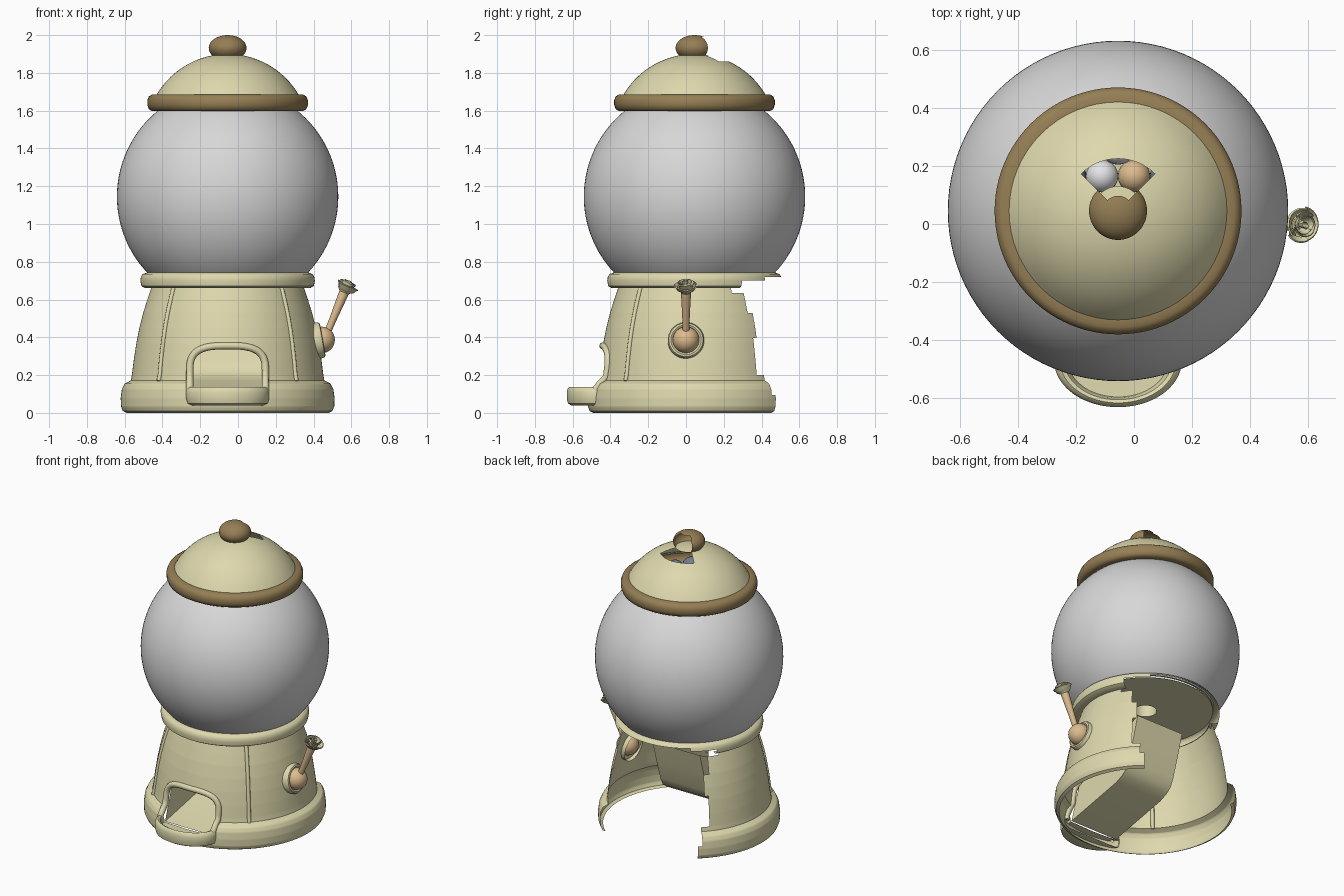
import bpy, bmesh, math
from mathutils import Vector, Matrix

if "Cube" in bpy.data.objects:
    bpy.data.objects.remove(bpy.data.objects["Cube"])

CX, CY = -0.055, 0.045      # axis of the globe and stand


def material(name, rgb):
    m = bpy.data.materials.new(name)
    m.use_nodes = True
    m.diffuse_color = (*rgb, 1)
    m.node_tree.nodes["Principled BSDF"].inputs["Base Color"].default_value = (*rgb, 1)
    return m


cream = material("cream", (0.73, 0.69, 0.42))
brown = material("brown", (0.30, 0.21, 0.09))
glass = material("pale grey", (0.68, 0.68, 0.68))
wood = material("tan wood", (0.72, 0.50, 0.27))
white = material("white", (0.82, 0.82, 0.84))
slate = material("slate", (0.16, 0.20, 0.27))


def finish(name, bm, mat, matrix=None, angle=40):
    me = bpy.data.meshes.new(name)
    bm.to_mesh(me)
    bm.free()
    ob = bpy.data.objects.new(name, me)
    bpy.context.collection.objects.link(ob)
    me.materials.append(mat)
    ob.matrix_world = matrix or Matrix.Translation((CX, CY, 0))
    bpy.ops.object.select_all(action='DESELECT')
    ob.select_set(True)
    bpy.context.view_layer.objects.active = ob
    bpy.ops.object.shade_smooth_by_angle(angle=math.radians(angle))
    return ob


def revolve(name, profile, mat, segs=64, arc=(0, 360), drop=None, matrix=None, angle=40):
    """Turn an (r, z) profile about z; drop(point) removes faces."""
    bm = bmesh.new()
    cols = []
    for i in range(segs + 1):
        a = math.radians(arc[0] + (arc[1] - arc[0]) * i / segs)
        cols.append([bm.verts.new((r * math.cos(a), r * math.sin(a), z)) for r, z in profile])
    for p, q in zip(cols, cols[1:]):
        for j in range(len(profile) - 1):
            bm.faces.new((p[j], q[j], q[j + 1], p[j + 1]))
    bmesh.ops.remove_doubles(bm, verts=bm.verts, dist=0.0001)
    if drop:
        gone = [f for f in bm.faces if drop(f.calc_center_median())]
        bmesh.ops.delete(bm, geom=gone, context='FACES')
    return finish(name, bm, mat, matrix, angle)


def tube(name, points, radius, mat, matrix=None):
    cu = bpy.data.curves.new(name, 'CURVE')
    cu.dimensions = '3D'
    cu.bevel_depth = radius
    cu.bevel_resolution = 3
    cu.use_fill_caps = True
    sp = cu.splines.new('POLY')
    sp.points.add(len(points) - 1)
    for p, co in zip(sp.points, points):
        p.co = (*co, 1)
    cu.materials.append(mat)
    ob = bpy.data.objects.new(name, cu)
    bpy.context.collection.objects.link(ob)
    ob.matrix_world = matrix or Matrix.Translation((CX, CY, 0))
    return ob


def ellipse_profile(r, h, z, a0=-90, a1=90, n=16):
    angles = [math.radians(a0 + (a1 - a0) * i / n) for i in range(n + 1)]
    return [(max(r * math.cos(a), 0), z + h * math.sin(a)) for a in angles]


def off_back(p):
    """Angle in degrees away from straight back."""
    return abs(math.degrees(math.atan2(p.x, p.y)))


# Stand: foot and tapering wall, stepped open at the back, arched door in front
STAND = [(.535, 0), (.555, .01), (.565, .035), (.566, .08), (.56, .125), (.545, .155),
         (.512, .172), (.507, .20), (.497, .28), (.483, .37), (.467, .45), (.447, .53),
         (.425, .60), (.405, .66)]


def stand_radius(z):
    for (r0, z0), (r1, z1) in zip(STAND, STAND[1:]):
        if z0 <= z <= z1:
            return r0 + (r1 - r0) * (z - z0) / (z1 - z0)
    return STAND[-1][0]


STEPS = [(.10, 40), (.20, 44), (.40, 49), (.53, 47), (.63, 51), (.66, 61), (.70, 57), (.72, 37)]


def back_opening(p):
    return any(p.z < z and off_back(p) < w for z, w in STEPS
               if z == min(s[0] for s in STEPS if s[0] > p.z)) if p.z < .72 else False


def door(p):
    above = max(p.z - .22, 0) / .135
    return p.y < 0 and p.z > .085 and (abs(p.x) / .195) ** 3 + above ** 3 < 1


fine = sorted({z for _, z in STAND} | {i * .012 for i in range(1, 55)})
revolve("stand", [(stand_radius(z), z) for z in fine], cream, 240,
        drop=lambda p: back_opening(p) or door(p))

# Collar under the globe
revolve("collar", [(.40, .66), (.44, .662), (.457, .672), (.462, .70), (.459, .72),
                   (.45, .735), (.43, .742), (.40, .742)], cream, 120, drop=back_opening)

# Floor of the globe with its outlet
revolve("globe_floor", [(.07, .80), (.07, .72), (.42, .72)], cream, 64)

# Raised seams on the front of the wall
for side, deg in (("right", -135), ("left", -45)):
    a = math.radians(deg)
    tube(side + "_seam", [(stand_radius(z) * math.cos(a), stand_radius(z) * math.sin(a), z)
                          for z in [.17 + .035 * i for i in range(15)]], .012, cream)

# Door frame following the wall
frame = []
for i in range(-4, 37):
    t = math.radians(min(max(i, 0), 32) * 180 / 32)
    c, s = math.cos(t), max(math.sin(t), 0)
    x = math.copysign(.2 * abs(c) ** .667, c)
    z = .22 + .135 * s ** .667
    if i < 0 or i > 32:
        z -= .03 * (-i if i < 0 else i - 32)
    frame.append((x, -math.sqrt(stand_radius(z) ** 2 - x * x), z))
tube("door_frame", frame, .019, cream)

# Tray, half of a squashed dish
revolve("tray", [(0, .04), (.19, .04), (.212, .05), (.22, .075), (.22, .11), (.213, .13),
                 (.2, .138), (.185, .132), (.177, .115), (.172, .09), (0, .085)],
        cream, 40, arc=(180, 360),
        matrix=Matrix.Translation((CX, -.47, 0)) @ Matrix.Diagonal((1, .73, 1, 1)))

# Chute from the globe to the tray
PATH = [(.14, .56), (.10, .42), (.055, .28), (.03, .225), (-.01, .195), (-.07, .17), (-.5, .085)]
bm = bmesh.new()
sides = [[bm.verts.new((x, y, z)) for y, z in PATH] for x in (-.18, .18)]
for i in range(len(PATH) - 1):
    bm.faces.new((sides[0][i], sides[1][i], sides[1][i + 1], sides[0][i + 1]))
for x, row in zip((-.18, .18), sides):
    bm.faces.new(row + [bm.verts.new((x, -.43, .30))])
finish("chute", bm, cream)

# Glass globe, open beneath the lid
a0 = math.degrees(math.asin(-.41 / .586))
a1 = math.degrees(math.asin(.47 / .586))
revolve("globe", ellipse_profile(.586, .586, 1.145, a0, a1, 40), glass, 96)

# Sweets packed under the lid
bm_sets = {m: bmesh.new() for m in (white, wood, slate)}
mats = list(bm_sets)
for row in range(-3, 4):
    for col in range(-3, 4):
        x = .11 * (col + .5 * (row % 2))
        y = .025 + .095 * row
        if x * x + y * y < .1:
            bmesh.ops.create_uvsphere(bm_sets[mats[(col + row + row // 2) % 3]], u_segments=20,
                                      v_segments=12, radius=.056,
                                      matrix=Matrix.Translation((x, y, 1.62)))
for m, b in bm_sets.items():
    finish(m.name.replace(" ", "_") + "_sweets", b, m)

# Lid: rim, dome with a gap behind the knob, and knob
revolve("lid_rim", [(.36, 1.60), (.40, 1.598), (.417, 1.608), (.425, 1.63), (.425, 1.655),
                    (.417, 1.675), (.40, 1.686), (.37, 1.686)], brown, 96)


def dome_z(r):
    return 1.463 + math.sqrt(.437 ** 2 - r * r)


dome_r = [.386, .36, .33, .30, .27, .24, .21, .18, .15, .115, .085, .05, 0]
revolve("lid_dome", [(r, dome_z(r)) for r in dome_r], cream, 64,
        drop=lambda p: off_back(p) < 45 and .086 < math.hypot(p.x, p.y) < .18)
revolve("lid_knob", ellipse_profile(.1, .068, 1.932, -35, 90, 20), brown, 48,
        drop=lambda p: off_back(p) < 45 and math.hypot(p.x, p.y) > .05)

# Side handle: plate, ball, stick
HUB = Vector((.435, 0, .385))
tilt = Matrix.Translation(HUB) @ Matrix.Rotation(math.radians(80), 4, 'Y')
revolve("handle_plate", [(.096, -.04), (.096, .0), (.09, .011), (.08, .014), (.07, .008),
                         (.065, -.005), (0, -.005)], cream, 40, matrix=tilt)
revolve("handle_ball", ellipse_profile(.07, .07, .008), wood, 32, matrix=tilt)
lean = Matrix.Translation((.463, 0, .40)) @ Matrix.Rotation(math.radians(22.5), 4, 'Y')
revolve("handle_stick", [(.017, 0), (.02, .12), (.026, .24), (.026, .27), (0, .27)], wood, 24,
        matrix=lean)

# Flower at the tip: a cup and rings of overlapping petals
bloom = lean @ Matrix.Translation((0, 0, .255))
revolve("flower_cup", [(0, 0), (.026, .002), (.04, .018), (.046, .036)], cream, 32, matrix=bloom)
for ring, (radius, top, count) in enumerate([(.058, .045, 5), (.043, .058, 4),
                                             (.029, .064, 3), (.015, .066, 2)]):
    for k in range(count):
        start = 360 * k / count + 40 * ring
        shape = [(radius * .45, .008), (radius * .8, top * .5), (radius * .92, top * .85),
                 (radius * 1.05, top), (radius * .97, top + .004), (radius * .84, top * .85),
                 (radius * .7, top * .5)]
        turn = Matrix.Rotation(math.radians(6), 4, 'X' if k % 2 else 'Y')
        revolve(f"petal_{ring}_{k}", shape, cream, 10, arc=(start, start + 400 / count),
                matrix=bloom @ turn)
